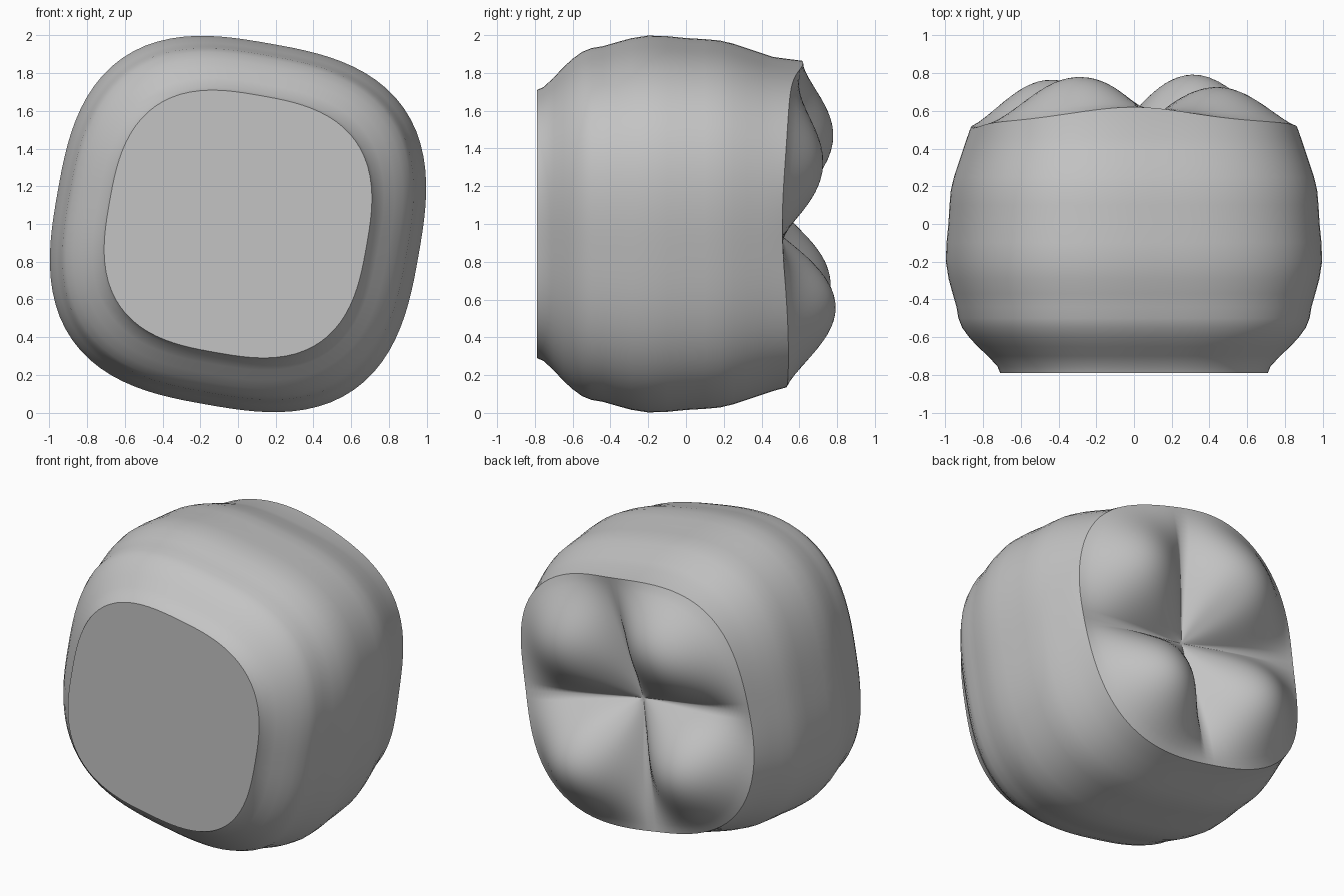
import bpy
import bmesh
from math import sin, cos, pi, radians

if "Cube" in bpy.data.objects:
    bpy.data.objects.remove(bpy.data.objects["Cube"])

SEGMENTS = 96
CROWN_RINGS = 28
TILT = radians(-10)      # the rounded square section leans clockwise
POWER = 2.8              # squareness of the section
RIM_SIZE = 0.865
PIT_DEPTH = 0.45
CUSP_HEIGHT = (0.225, 0.265, 0.265, 0.29)

# Side profile: depth along y, half-width of the section
PROFILE = [(-0.79, 0.71), (-0.755, 0.725), (-0.70, 0.775), (-0.65, 0.83),
           (-0.60, 0.875), (-0.55, 0.912), (-0.50, 0.932), (-0.44, 0.942),
           (-0.37, 0.962), (-0.29, 0.984), (-0.20, 0.998), (-0.10, 0.995),
           (0.0, 0.985), (0.10, 0.979), (0.18, 0.972), (0.25, 0.955),
           (0.32, 0.932), (0.40, 0.905), (0.46, 0.885)]


def section_point(phi, size, y):
    """Point on the tilted rounded square at angle phi."""
    r = size / 1.027 / (abs(cos(phi)) ** POWER + abs(sin(phi)) ** POWER) ** (1 / POWER)
    return r * cos(phi + TILT), y, 1 + r * sin(phi + TILT)


def rim_depth(phi):
    """Wavy edge: further back at the top, pulled in at the sides."""
    c, s = cos(phi + TILT), sin(phi + TILT)
    return 0.545 - 0.035 * c ** 8 + (0.075 if s > 0 else -0.015) * s ** 8


def crown_depth(phi, t):
    """Four rounded cusps divided by a cross of grooves meeting in a pit."""
    quadrant = int((phi + 1e-6) // (pi / 2)) % 4
    bump = sin(pi * min(t, 1) ** 1.2) ** 1.2 * abs(sin(2 * phi))
    return PIT_DEPTH + (rim_depth(phi) - PIT_DEPTH) * t + CUSP_HEIGHT[quadrant] * bump


angles = [2 * pi * i / SEGMENTS for i in range(SEGMENTS)]
bm = bmesh.new()

# Body rings, then the rim, then crown rings shrinking towards the pit
rings = [[bm.verts.new(section_point(a, size, y)) for a in angles] for y, size in PROFILE]
rim = [bm.verts.new(section_point(a, RIM_SIZE, rim_depth(a))) for a in angles]
rings.append(rim)
for k in range(1, CROWN_RINGS):
    t = 1 - k / CROWN_RINGS
    rings.append([bm.verts.new(section_point(a, RIM_SIZE * t, crown_depth(a, t)))
                  for a in angles])

for lower, upper in zip(rings, rings[1:]):
    for i in range(SEGMENTS):
        j = (i + 1) % SEGMENTS
        bm.faces.new((lower[i], lower[j], upper[j], upper[i]))

# Flat front and the pit at the back
bm.faces.new(rings[0])
pit = bm.verts.new((0, PIT_DEPTH, 1))
for i in range(SEGMENTS):
    bm.faces.new((rings[-1][i], rings[-1][(i + 1) % SEGMENTS], pit))

bmesh.ops.recalc_face_normals(bm, faces=bm.faces)
for face in bm.faces:
    face.smooth = True

# Crisp edges around the front face and the crown rim
for ring in (rings[0], rim):
    for i in range(SEGMENTS):
        bm.edges.get((ring[i], ring[(i + 1) % SEGMENTS])).smooth = False

mesh = bpy.data.meshes.new("tooth_crown")
bm.to_mesh(mesh)
bm.free()
crown = bpy.data.objects.new("tooth_crown", mesh)
bpy.context.collection.objects.link(crown)

# Single plain grey
grey = bpy.data.materials.new("light_grey")
grey.use_nodes = True
colour = (0.55, 0.55, 0.55, 1)
grey.diffuse_color = colour
grey.node_tree.nodes["Principled BSDF"].inputs["Base Color"].default_value = colour
mesh.materials.append(grey)
